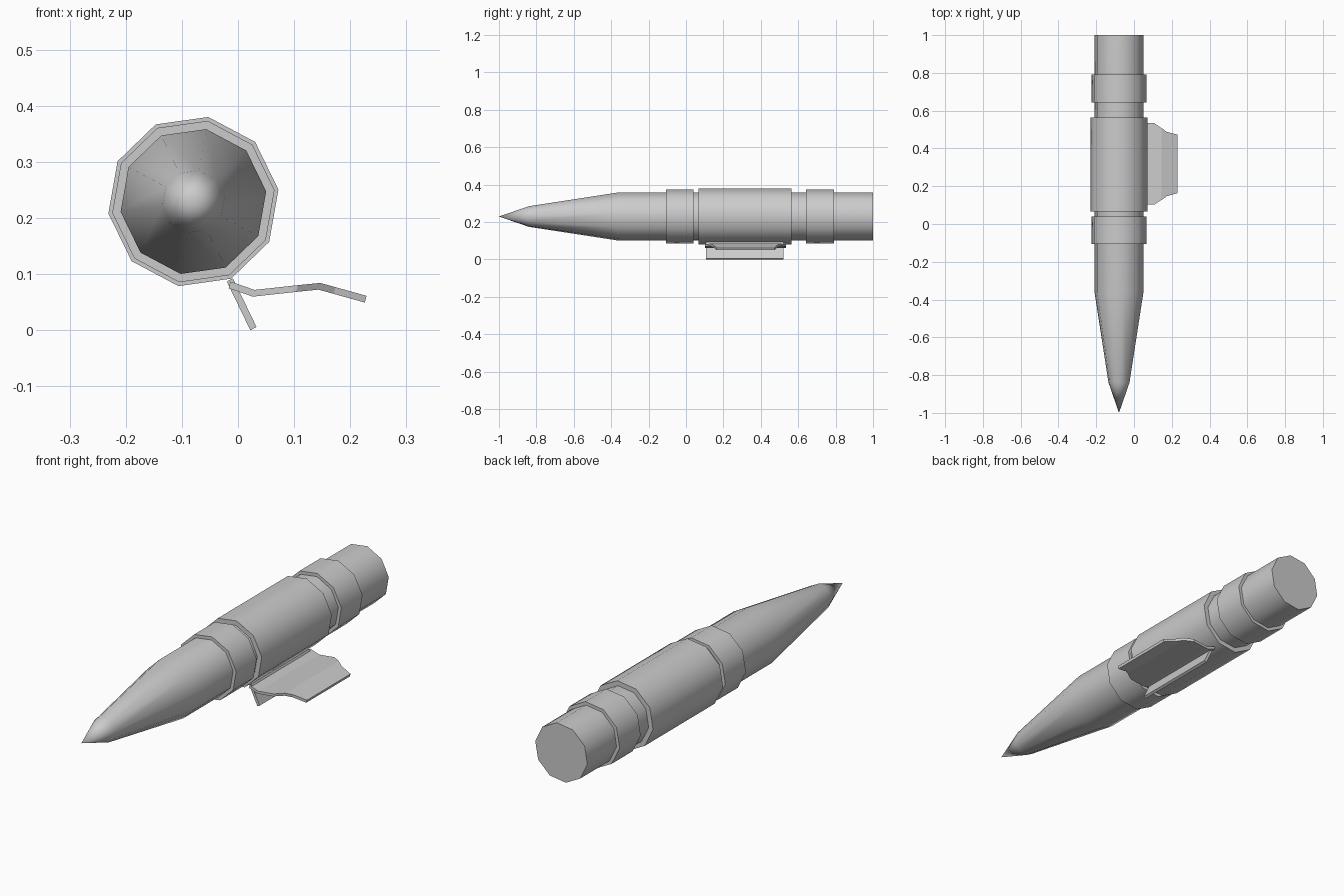
import bpy, bmesh, math

if "Cube" in bpy.data.objects:
    bpy.data.objects.remove(bpy.data.objects["Cube"])

CX, CZ, SIDES, START = -0.0795, 0.2295, 10, math.radians(8)


def finish(name, bm, smooth):
    bmesh.ops.recalc_face_normals(bm, faces=bm.faces[:])
    me = bpy.data.meshes.new(name)
    bm.to_mesh(me)
    bm.free()
    ob = bpy.data.objects.new(name, me)
    bpy.context.collection.objects.link(ob)
    if smooth:
        bpy.ops.object.select_all(action='DESELECT')
        ob.select_set(True)
        bpy.context.view_layer.objects.active = ob
        bpy.ops.object.shade_smooth_by_angle(angle=math.radians(45))
    return ob


def lathe(name, profile):
    """Ten-sided solid along y from (y, radius) stations; radius 0 is a tip."""
    bm = bmesh.new()
    rings = []
    for y, r in profile:
        count = SIDES if r > 0 else 1
        rings.append([bm.verts.new((CX + r * math.cos(START + math.tau * i / SIDES), y,
                                    CZ + r * math.sin(START + math.tau * i / SIDES)))
                      for i in range(count)])
    for a, b in zip(rings, rings[1:]):
        for i in range(SIDES):
            j = (i + 1) % SIDES
            if len(a) == 1:
                bm.faces.new((a[0], b[i], b[j]))
            else:
                bm.faces.new((a[i], a[j], b[j], b[i]))
    for ring in (rings[0], rings[-1]):
        if len(ring) > 1:
            bm.faces.new(ring)
    return finish(name, bm, True)


def plate(name, stations, offset):
    """Thin fin from (x, z, y_front, y_back) stations, thickened along offset (dx, dz)."""
    bm = bmesh.new()
    dx, dz = offset
    rings = [[bm.verts.new((x + s * dx, y, z + s * dz))
              for s, y in ((1, y0), (1, y1), (-1, y1), (-1, y0))]
             for x, z, y0, y1 in stations]
    for a, b in zip(rings, rings[1:]):
        for i in range(4):
            j = (i + 1) % 4
            bm.faces.new((a[i], a[j], b[j], b[i]))
    bm.faces.new(rings[0])
    bm.faces.new(rings[-1])
    return finish(name, bm, False)


# Pointed body
lathe("body", [(-1, 0), (-0.84, 0.056), (-0.36, 0.131), (1, 0.131)])

# Clamping collars and central sleeve
for name, y0, y1, r in (("front_collar", -0.106, 0.04, 0.146),
                        ("sleeve", 0.066, 0.564, 0.153),
                        ("rear_collar", 0.642, 0.792, 0.146)):
    lathe(name, [(y0, r), (y1, r)])

# Bent side wing with clipped tip
plate("side_wing", [(-0.015, 0.081, 0.102, 0.534), (0.028, 0.066, 0.102, 0.534),
                    (0.105, 0.0745, 0.102, 0.534), (0.145, 0.0785, 0.128, 0.507),
                    (0.172, 0.071, 0.147, 0.488), (0.2275, 0.0555, 0.163, 0.473)],
      (0.0015, 0.006))

# Straight lower fin
plate("lower_fin", [(-0.0145, 0.09, 0.107, 0.52), (0.0275, 0.003, 0.107, 0.52)],
      (0.0055, 0.003))
